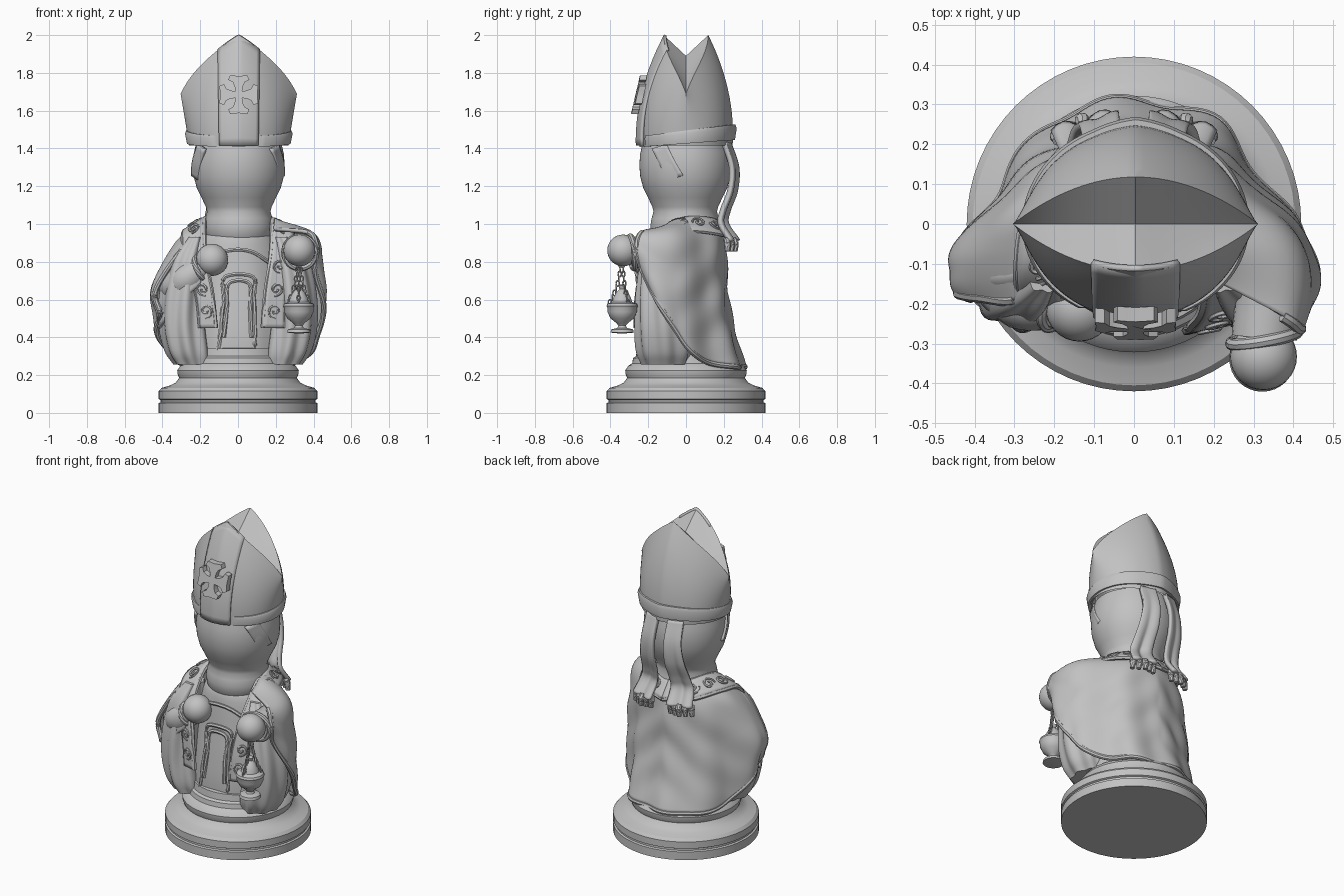
import bpy, bmesh, math
from mathutils import Vector as V
from math import sin, cos, pi, tau

if "Cube" in bpy.data.objects:
    bpy.data.objects.remove(bpy.data.objects["Cube"])

stone = bpy.data.materials.new("grey stone")
stone.diffuse_color = (0.54, 0.54, 0.54, 1)
stone.use_nodes = True
stone.node_tree.nodes["Principled BSDF"].inputs["Base Color"].default_value = stone.diffuse_color


def finish(name, verts, faces, thick=0, angle=40):
    me = bpy.data.meshes.new(name)
    me.from_pydata([tuple(v) for v in verts], [], faces)
    bm = bmesh.new()
    bm.from_mesh(me)
    bmesh.ops.remove_doubles(bm, verts=bm.verts, dist=1e-4)
    bmesh.ops.recalc_face_normals(bm, faces=bm.faces)
    bm.to_mesh(me)
    bm.free()
    me.polygons.foreach_set("use_smooth", [True] * len(me.polygons))
    me.set_sharp_from_angle(angle=math.radians(angle))
    me.materials.append(stone)
    ob = bpy.data.objects.new(name, me)
    bpy.context.collection.objects.link(ob)
    if thick:
        m = ob.modifiers.new("thickness", "SOLIDIFY")
        m.thickness, m.offset = thick, 0
    return ob


def loft(name, rings, closed=True, caps=True, thick=0, angle=40):
    n = len(rings[0])
    verts = [v for r in rings for v in r]
    faces = [(i * n + j, i * n + (j + 1) % n, (i + 1) * n + (j + 1) % n, (i + 1) * n + j)
             for i in range(len(rings) - 1) for j in range(n if closed else n - 1)]
    if closed and caps:
        faces += [tuple(range(n)), tuple(range(len(verts) - n, len(verts)))]
    return finish(name, verts, faces, thick, angle)


def lathe(name, profile, at=(0, 0), n=64, angle=30):
    return loft(name, [[(at[0] + r * cos(tau * j / n), at[1] + r * sin(tau * j / n), z)
                        for j in range(n)] for r, z in profile], angle=angle)


def spline(pts, n):
    # smooth path through a few points
    p = [V(q) for q in pts]
    p = [2 * p[0] - p[1]] + p + [2 * p[-1] - p[-2]]
    out = []
    for i in range(n + 1):
        s = i / n * (len(pts) - 1)
        k = min(int(s), len(pts) - 2)
        t = s - k
        a, b, c, d = p[k:k + 4]
        out.append(.5 * (2 * b + (c - a) * t + (2 * a - 5 * b + 4 * c - d) * t * t
                         + (3 * b - a - 3 * c + d) * t ** 3))
    return out


def tube(name, path, radii, n=10):
    rings = []
    for i, p in enumerate(path):
        d = path[min(i + 1, len(path) - 1)] - path[max(i - 1, 0)]
        q = d.to_track_quat('Z', 'Y')
        s = i / (len(path) - 1) * (len(radii) - 1)
        k = min(int(s), max(len(radii) - 2, 0))
        r = radii[k] + (radii[min(k + 1, len(radii) - 1)] - radii[k]) * (s - k)
        rings.append([p + q @ V((r * cos(tau * j / n), r * sin(tau * j / n), 0)) for j in range(n)])
    return loft(name, rings)


def ball(name, c, r):
    return lathe(name, [(r * sin(pi * i / 16) + 1e-5, c[2] - r * cos(pi * i / 16)) for i in range(17)],
                 c[:2], 32)


# turned base
lathe("base", [(.42, 0), (.42, .052), (.41, .057), (.41, .068), (.42, .073), (.42, .115), (.405, .132),
               (.36, .145), (.33, .16), (.312, .185), (.32, .205), (.322, .225), (.305, .25), (.285, .262),
               (.28, .29), (.265, .3), (.26, .34), (.2, .35)])

# gown
GOWN = [(.28, .24, .27), (.27, .24, .4), (.26, .225, .55), (.245, .205, .7), (.225, .19, .84),
        (.19, .175, .93), (.14, .14, .97)]
loft("gown", [[(g.x * cos(a) * (1 + .02 * sin(9 * a) * (1 - g.z)), g.y * sin(a) * (1 + .02 * sin(9 * a) * (1 - g.z)), g.z)
               for a in [tau * j / 72 for j in range(72)]] for g in spline(GOWN, 20)])


def on_gown(x, z):
    g = min(spline(GOWN, 60), key=lambda q: abs(q.z - z))
    return V((x, -g.y * math.sqrt(max(0, 1 - (x / g.x) ** 2)) - .004, z))


# trim lines on the gown front
for name, pts in {"panel_trim": [(-.18, .28), (-.13, .29), (-.1, .36), (-.09, .48), (-.075, .6), (-.07, .72), (.08, .72),
                                 (.085, .6), (.09, .42), (.1, .29), (.2, .275)],
                  "inner_trim": [(-.075, .4), (-.06, .55), (-.05, .685), (.06, .685), (.065, .55), (.07, .4)],
                  "neck_trim": [(-.16, .8), (-.08, .85), (0, .865), (.08, .85), (.16, .8)]}.items():
    flat = spline([(x, 0, z) for x, z in pts], 50)
    tube(name, [on_gown(p.x, p.z) for p in flat], [.011], 6)

# head and neck
lathe("head", [(.1, .89), (.155, .905), (.178, .94), (.185, .99), (.178, 1.03), (.168, 1.065), (.174, 1.09),
               (.197, 1.14), (.222, 1.19), (.238, 1.25), (.243, 1.31), (.239, 1.37), (.225, 1.43), (.1, 1.46)],
      (.004, -.004))


# mitre shell: two peaks with a raised crease between them
def mitre(a, t):
    c, s = cos(a), sin(a)
    x = .262 * c * (1 - t) + .308 * c * t
    yt = .118 * s * abs(s)
    y = (.235 * (1 - t) ** 2 + 2 * .258 * t * (1 - t)) * s + yt * t * t
    u = abs(c)
    y += .012 * max(0, 1 - u / .4) * (1 - t) * (1 if s > 0 else -1)
    zt = 1.69 + .31 * (1 - .82 * u ** 1.15 - .18 * u ** 6)
    return V((x + .004, y, 1.415 + (zt - 1.415) * t))


N = 96
rings = [[mitre(tau * j / N, i / 14) for j in range(N)] for i in range(15)]
for k in (.3, .65, 1):
    rings.append([V((p.x, p.y * (1 - k), p.z + (1.69 + .2 * (1 - abs(cos(tau * j / N))) - p.z) * k))
                  for j, p in enumerate(rings[14])])
loft("mitre", rings, caps=False, angle=28)

# raised front panel, fading out towards the peak
loft("mitre_front_panel", [[mitre(-pi / 2 + w * .4 / 6 * (1 - .1 * t), t) + V((0, -.012 + .021 * t, 0))
                            for w in range(-6, 7)] for t in [i / 14 for i in range(15)]], closed=False, thick=.014)

# mitre rim, rising to the back
rim = []
for z, e in ((0, -.01), (0, .012), (.05, .022), (.066, .015), (.066, -.01)):
    rim.append([])
    for j in range(N):
        p = mitre(tau * j / N, 0)
        s = sin(tau * j / N)
        g = e if abs(p.x) > .115 or s > 0 else min(e, -.003)
        rim[-1].append(V((p.x * (1 + 4 * g), p.y * (1 + 4 * g * (.7 + .3 * s)),
                          1.408 + z * (1.05 + .2 * s) + .018 * (s + 1))))
loft("mitre_rim", rim + [rim[0]], caps=False)

# flared cross: one tapered arm turned four times
arm = [(.018, .018), (.022, .045), (.032, .066), (.056, .078), (.046, .102), (.02, .1), (0, .098)]
outline = []
for k in range(4):
    half = [V((x, y)) for x, y in arm]
    full = half + [V((-p.x, p.y)) for p in half[-2::-1]]
    for p in full:
        a = -k * pi / 2
        outline.append((-(p.x * cos(a) + p.y * sin(a)), -p.x * sin(a) + p.y * cos(a)))
loft("mitre_cross", [[(.004 + x, d + .23 * z + x * x, 1.685 + z) for x, z in outline]
                     for d in (-.268, -.232)], angle=25)


def ribbon(name, centres, widths, n=40, thick=.02, m=6, wave=0):
    c, w = spline(centres, n), spline(widths, n)
    return loft(name, [[c[i] + w[i] * (2 * k / m - 1) + V((0, wave * sin(k * pi / m * 3) * i / n, 0))
                        for k in range(m + 1)] for i in range(n + 1)], closed=False, thick=thick)


for side, tag in ((-1, "left"), (1, "right")):
    # strap at the temple
    ribbon(tag + "_temple_strap", [(side * .192, -.14, 1.41), (side * .218, -.095, 1.32), (side * .224, -.052, 1.245)],
           [(side * .018, .038, .012)] * 3, 8, .018)
    # tails hanging from the mitre down the back
    ribbon(tag + "_tail", [(side * .08, .215, 1.43), (side * .085, .254, 1.3), (side * .095, .246, 1.18),
                           (side * .105, .205, 1.07), (side * .115, .195, 1), (side * .13, .25, .91)],
           [(.045, -side * .014, 0), (.048, -side * .016, 0), (.054, -side * .017, 0), (.058, -side * .017, 0),
            (.063, -side * .018, 0), (.072, -side * .022, 0)], 40, .025, 12, .012)
    # fringe tassels on each tail
    for k in range(5):
        x = side * .13 + (k - 2) * .031
        y = .248 - .012 * abs(k - 2) - side * (k - 2) * .008
        tube("%s_tassel_%d" % (tag, k), spline([(x, y, .925), (x, y + .012, .9), (x * 1.03, y + .012, .855)], 6),
             [.013, .02, .014], 8)

# cope: columns from centre back round to the front edge, shoulder to hem
BACK = [[(0, .17, .99), (0, .2, .87), (0, .21, .64), (0, .245, .43), (0, .302, .245)],
        [(.1, .14, 1), (.165, .16, .88), (.18, .175, .64), (.19, .205, .43), (.2, .25, .245)],
        [(.17, .05, 1.02), (.29, .06, .9), (.325, .06, .68), (.34, .06, .48), (.34, .07, .29)]]
RIGHT = [[(.19, -.05, 1.02), (.39, -.07, .94), (.435, -.08, .76), (.452, -.09, .62), (.445, -.07, .46)],
         [(.19, -.13, .97), (.37, -.23, .955), (.412, -.26, .89), (.42, -.26, .83), (.415, -.24, .76)]]
LEFT = [[(.19, -.05, 1.0), (.33, -.06, .89), (.42, -.08, .75), (.455, -.09, .62), (.43, -.08, .46)],
        [(.19, -.13, .95), (.3, -.19, .86), (.39, -.18, .73), (.43, -.17, .62), (.4, -.18, .53)]]
mir = lambda col: [(-x, y, z) for x, y, z in col]
cols = [mir(c) for c in (LEFT[::-1] + BACK[:0:-1])] + BACK + RIGHT
dense = [spline(c, 32) for c in cols]
rows = [spline([c[i] for c in dense], 110) for i in range(33)]
for i, row in enumerate(rows):
    for j, p in enumerate(row):
        v = i / 32
        # hanging folds plus shallow swags across the back
        f = .012 * v * sin(j / 110 * tau * 6.5 + 1.2 * v)
        f += .006 * sin(pi * v) * sin(26 * (p.z + .9 * abs(p.x)))
        row[j] = p + V((p.x, p.y, 0)).normalized() * f
loft("cope", rows, closed=False, thick=.02)
edge = [r[0] for r in rows[8:-1]] + rows[-1] + [r[-1] for r in rows[-2:7:-1]]
tube("cope_hem", edge, [.015], 8)

for side, tag in ((-1, "left"), (1, "right")):
    # inner drapery at each side of the gown, with pleats
    D = [(.235, .1, .255), (.26, .122, .33), (.285, .128, .47), (.285, .122, .65), (.265, .1, .82), (.225, .05, .93)]
    loft(tag + "_drapery", [[(side * (d.x + d.y * cos(a) * (1 + .07 * sin(8 * a + 4 * d.z))),
                              -.11 + 1.2 * d.y * sin(a) * (1 + .07 * sin(8 * a + 4 * d.z)), d.z)
                             for a in [tau * j / 80 for j in range(80)]] for d in spline(D, 24)])
    # ornamental band round the collar and down the front
    sl = .02 if side < 0 else 0
    C = [(0, .205, .965), (side * .14, .16, .985), (side * .215, .03, 1), (side * .235, -.1, .965),
         (side * .225, -.2, .82), (side * (.198 - sl), -.245, .63), (side * (.188 - 1.5 * sl), -.255, .45)]
    W = [(0, .035, -.045), (side * .03, .03, -.04), (side * .05, .005, -.035), (side * .055, -.01, -.025),
         (side * .052, .01, -.005), (side * (.052 - .6 * sl), .012, 0), (side * (.056 - .8 * sl), .012, 0)]
    ribbon(tag + "_orphrey", C, W, 48, .024)
    cs, ws = spline(C, 48), spline(W, 48)
    for k, s in enumerate((-1, 1)):
        tube("%s_orphrey_edge_%d" % (tag, k), [c + w * s for c, w in zip(cs, ws)], [.013], 6)
    # scroll ornaments on the band
    for k in range(4, 47, 5):
        t = (cs[k + 1] - cs[k - 1]).normalized()
        w = ws[k].normalized()
        nrm = t.cross(w).normalized()
        if nrm.dot(V((cs[k].x * .3, cs[k].y, .1))) < 0:
            nrm = -nrm
        f = 1 if k % 2 else -1
        sp = [cs[k] + nrm * .014 + (t * sin(a) + w * f * cos(a)) * (.008 + .0037 * a) for a in [i * .4 for i in range(21)]]
        tube("%s_scroll_%d" % (tag, k), sp, [.006, .008, .005], 6)

# sleeves and cuffs
tube("right_sleeve", spline([(.25, -.04, .87), (.31, -.09, .86), (.335, -.17, .855), (.327, -.285, .852)], 18),
     [.05, .075, .082, .082], 24)
tube("left_sleeve", spline([(-.23, -.03, .82), (-.3, -.07, .74), (-.33, -.12, .67), (-.27, -.18, .71), (-.19, -.2, .775)], 20),
     [.04, .075, .09, .09, .062], 24)
ring = lambda c, u, v: [V(c) + V(u) * cos(tau * i / 32) + V(v) * sin(tau * i / 32) for i in range(33)]
tube("right_cuff", ring((.327, -.285, .85), (.083, .015, 0), (0, -.01, .085)), [.016], 8)
tube("left_cuff", ring((-.195, -.2, .77), (.03, 0, -.06), (.02, .06, .02)), [.014], 8)
# hanging sleeve mouth on the left arm
ribbon("left_sleeve_drape", [(-.19, -.24, .74), (-.27, -.245, .68), (-.35, -.2, .58), (-.4, -.14, .5)],
       [(.01, 0, .06), (.02, 0, .08), (.035, 0, .085), (.02, 0, .05)], 20, .02)

# hands
ball("right_hand", (.325, -.333, .86), .084)
ball("left_hand", (-.137, -.21, .81), .085)

# censer on three chains
CX, CY = .322, -.338
lathe("censer", [(.01, .68), (.02, .675), (.014, .655), (.03, .64), (.046, .61), (.052, .588), (.078, .578), (.083, .565),
                 (.078, .555), (.078, .535), (.062, .5), (.03, .475), (.02, .462), (.025, .45), (.058, .442),
                 (.062, .425), (.01, .42)], (CX, CY), 32)
for k in range(3):
    a = tau * k / 3 + .5
    for i in range(9):
        t = i / 8
        c = (CX + cos(a) * (.01 + .055 * t * t), CY + sin(a) * (.01 + .055 * t * t), .785 - .2 * t)
        tube("chain_%d_link_%d" % (k, i), ring(c, (.008 * (i % 2), .008 * (1 - i % 2), 0), (0, 0, .015)), [.004], 5)
